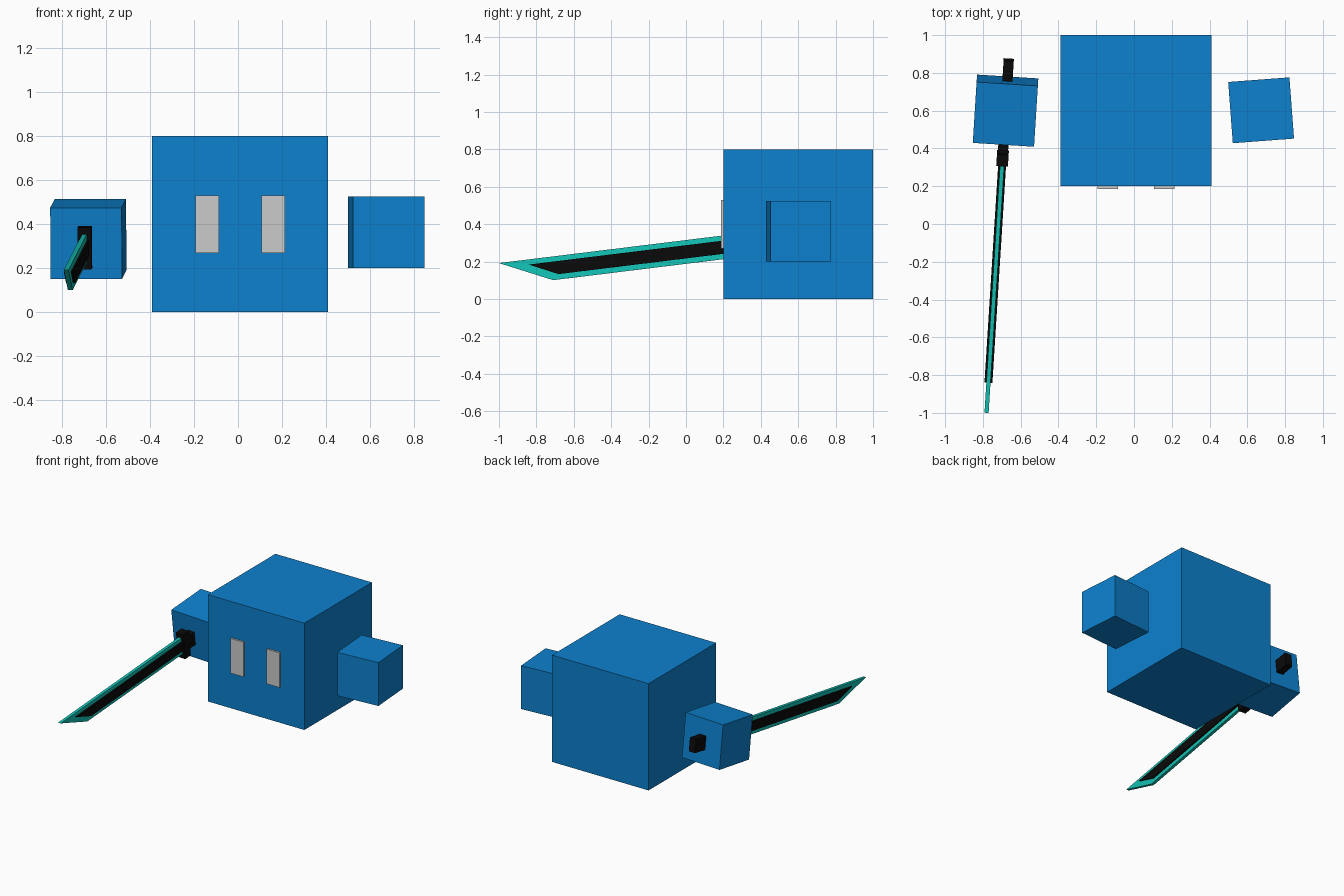
import bpy, bmesh
from math import radians
from mathutils import Matrix, Vector, Euler

if "Cube" in bpy.data.objects:
    bpy.data.objects.remove(bpy.data.objects["Cube"])


def material(name, rgb):
    m = bpy.data.materials.new(name)
    m.diffuse_color = (*rgb, 1)
    m.use_nodes = True
    m.node_tree.nodes["Principled BSDF"].inputs["Base Color"].default_value = m.diffuse_color
    return m


BLUE = material("blue", (0.004, 0.22, 0.62))
GREY = material("light_grey", (0.6, 0.6, 0.6))
BLACK = material("black", (0.003, 0.003, 0.003))
TEAL = material("teal", (0.007, 0.56, 0.48))


def finish(name, bm, mat, frame):
    bmesh.ops.recalc_face_normals(bm, faces=bm.faces)
    mesh = bpy.data.meshes.new(name)
    bm.to_mesh(mesh)
    bm.free()
    mesh.materials.append(mat)
    ob = bpy.data.objects.new(name, mesh)
    ob.matrix_world = frame
    bpy.context.collection.objects.link(ob)
    return ob


def box(name, lo, hi, mat, frame=Matrix()):
    lo, hi = Vector(lo), Vector(hi)
    bm = bmesh.new()
    bmesh.ops.create_cube(bm, size=1)
    bmesh.ops.scale(bm, vec=hi - lo, verts=bm.verts)
    bmesh.ops.translate(bm, vec=(lo + hi) / 2, verts=bm.verts)
    return finish(name, bm, mat, frame)


def plate(name, outline, thickness, mat, frame):
    """Extrude a (y, z) outline symmetrically along x."""
    bm = bmesh.new()
    face = bm.faces.new([bm.verts.new((-thickness / 2, y, z)) for y, z in outline])
    ext = bmesh.ops.extrude_face_region(bm, geom=[face])["geom"]
    bmesh.ops.translate(bm, vec=(thickness, 0, 0),
                        verts=[v for v in ext if isinstance(v, bmesh.types.BMVert)])
    return finish(name, bm, mat, frame)


def frame_at(loc, pitch, yaw):
    return Matrix.Translation(loc) @ Euler((radians(pitch), 0, radians(yaw))).to_matrix().to_4x4()


# Body and eyes
box("body", (-0.39, 0.2, 0), (0.41, 1.0, 0.8), BLUE)
for name, x in (("left_eye", -0.14), ("right_eye", 0.16)):
    box(name, (x - 0.054, 0.186, 0.27), (x + 0.054, 0.21, 0.53), GREY)

# Floating hands
h = 0.1625
free_hand = frame_at((0.673, 0.602, 0.3625), 0, 4.3)
sword_hand = frame_at((-0.68, 0.60, 0.333), 7, -3.6)
box("free_hand", (-h, -h, -h), (h, h, h), BLUE, free_hand)
box("sword_hand", (-h, -h, -h), (h, h, h), BLUE, sword_hand)

# Sword, aligned with the hand that holds it
box("sword_grip", (-0.027, -0.23, -0.055), (0.027, 0.272, 0.045), BLACK, sword_hand)
box("sword_guard", (-0.031, -0.287, -0.105), (0.031, -0.225, 0.088), BLACK, sword_hand)
plate("blade_edge", [(-0.27, 0.0555), (-1.608, 0.0555), (-1.331, -0.0705), (-0.27, -0.0705)],
      0.022, TEAL, sword_hand)
plate("blade_core", [(-0.27, 0.028), (-1.45, 0.028), (-1.298, -0.042), (-0.27, -0.042)],
      0.042, BLACK, sword_hand)
